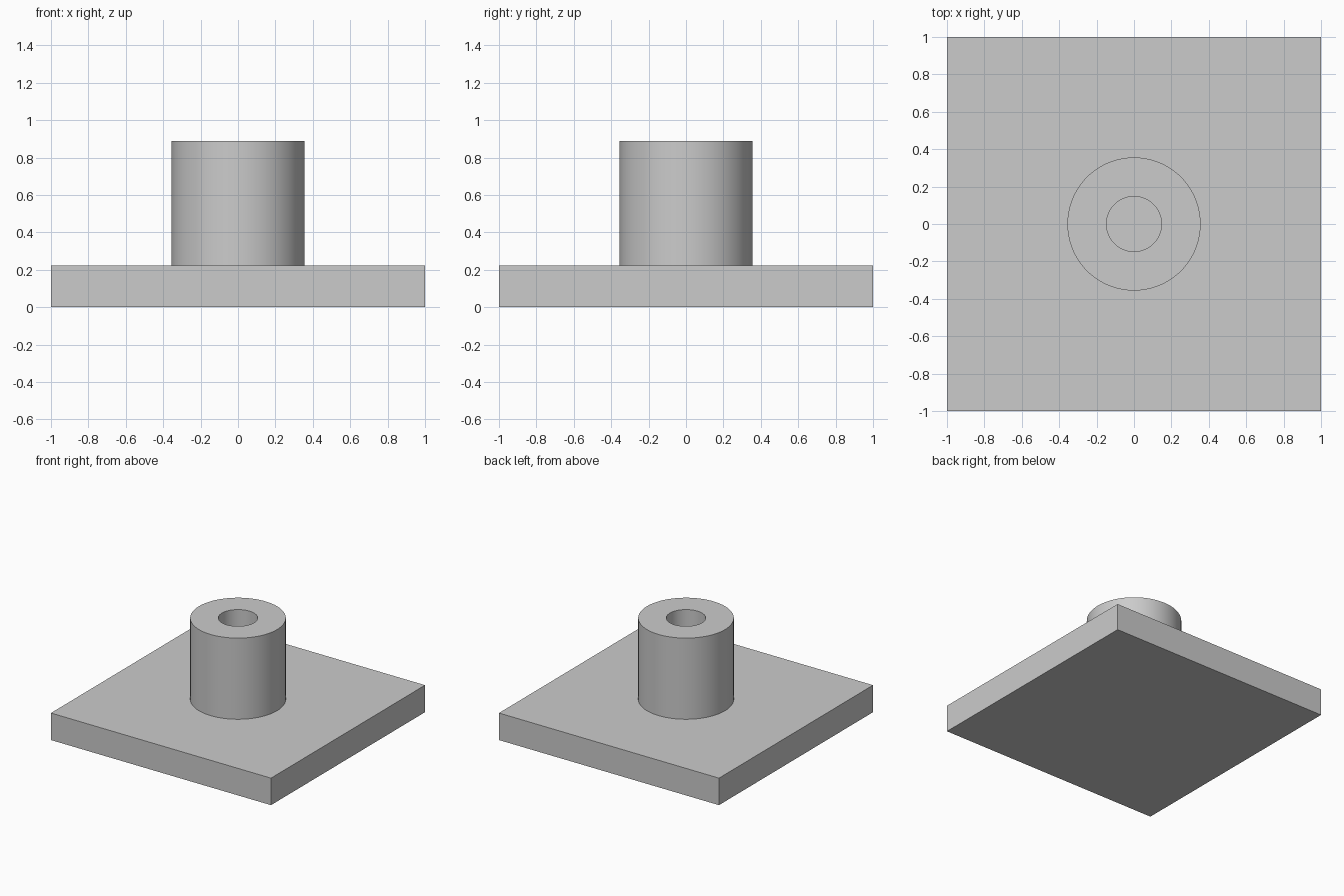
import bpy
import bmesh
from math import radians, tau
from mathutils import Vector

PLATE_TOP = 0.222
POST_TOP = 0.889
OUTER_RADIUS = 0.356
BORE_RADIUS = 0.147
SIDES = 96

default = bpy.data.objects.get("Cube")
if default:
    bpy.data.objects.remove(default, do_unlink=True)

# One plain grey for the whole model
grey = bpy.data.materials.new("plain_grey")
grey.use_nodes = True
colour = (0.6, 0.6, 0.6, 1)
grey.diffuse_color = colour
grey.node_tree.nodes["Principled BSDF"].inputs["Base Color"].default_value = colour

# Square base plate
bpy.ops.mesh.primitive_cube_add(size=1, location=(0, 0, PLATE_TOP / 2))
plate = bpy.context.object
plate.name = "base_plate"
plate.scale = (2, 2, PLATE_TOP)
bpy.ops.object.transform_apply(location=False, rotation=False, scale=True)
plate.data.materials.append(grey)

# Hollow post: a rectangular wall section spun around the vertical axis
bm = bmesh.new()
section = [(BORE_RADIUS, PLATE_TOP), (OUTER_RADIUS, PLATE_TOP),
           (OUTER_RADIUS, POST_TOP), (BORE_RADIUS, POST_TOP)]
verts = [bm.verts.new((r, 0, z)) for r, z in section]
edges = [bm.edges.new((verts[i - 1], verts[i])) for i in range(len(verts))]
bmesh.ops.spin(bm, geom=verts + edges, cent=Vector(), axis=(0, 0, 1),
               angle=tau, steps=SIDES, use_merge=True)
bmesh.ops.remove_doubles(bm, verts=bm.verts, dist=0.0001)
bmesh.ops.recalc_face_normals(bm, faces=bm.faces)
mesh = bpy.data.meshes.new("hollow_post")
bm.to_mesh(mesh)
bm.free()
post = bpy.data.objects.new("hollow_post", mesh)
bpy.context.collection.objects.link(post)
mesh.materials.append(grey)

# Smooth round walls, crisp rims
bpy.ops.object.select_all(action="DESELECT")
post.select_set(True)
bpy.context.view_layer.objects.active = post
bpy.ops.object.shade_smooth_by_angle(angle=radians(30))
